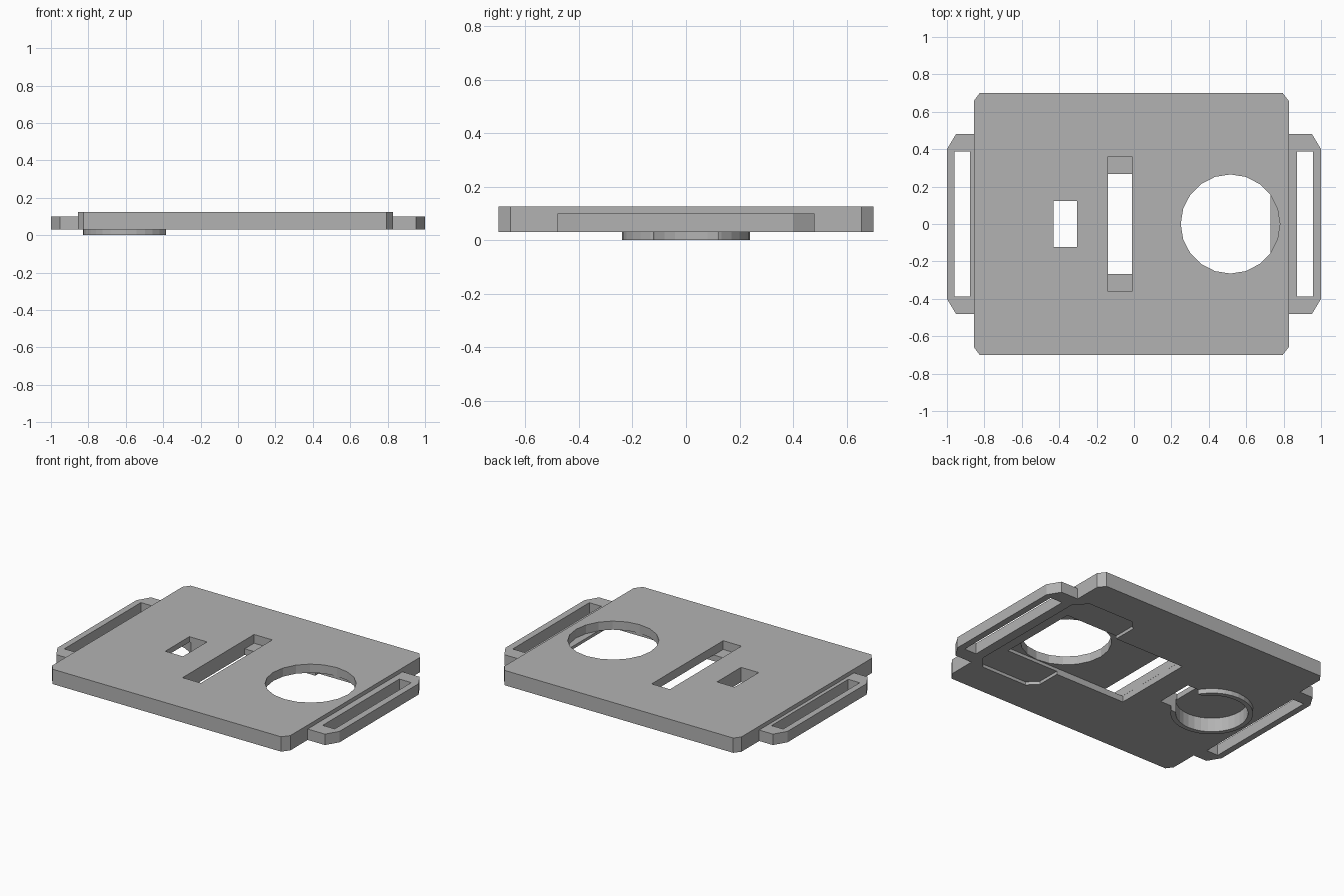
import bpy, bmesh
from math import cos, sin, pi

cube = bpy.data.objects.get("Cube")
if cube:
    bpy.data.objects.remove(cube)

grey = bpy.data.materials.new("matte grey")
grey.use_nodes = True
colour = (0.45, 0.45, 0.45, 1)
grey.diffuse_color = colour
grey.node_tree.nodes["Principled BSDF"].inputs["Base Color"].default_value = colour


def prism(name, outline, z0, z1):
    """Extrude a flat outline from z0 to z1."""
    bm = bmesh.new()
    face = bm.faces.new([bm.verts.new((x, y, z0)) for x, y in outline])
    top = bmesh.ops.extrude_face_region(bm, geom=[face])["geom"]
    verts = [v for v in top if isinstance(v, bmesh.types.BMVert)]
    bmesh.ops.translate(bm, verts=verts, vec=(0, 0, z1 - z0))
    bmesh.ops.recalc_face_normals(bm, faces=bm.faces)
    mesh = bpy.data.meshes.new(name)
    bm.to_mesh(mesh)
    bm.free()
    mesh.materials.append(grey)
    obj = bpy.data.objects.new(name, mesh)
    bpy.context.collection.objects.link(obj)
    return obj


def rect(x0, x1, y):
    return [(x0, -y), (x1, -y), (x1, y), (x0, y)]


def chamfered(x0, x1, y, left, right):
    """Rectangle whose left and right corners are cut by (dx, dy)."""
    (a, b), (c, d) = left, right
    half = [(x1, y - d), (x1 - c, y), (x0 + a, y), (x0, y - b)]
    pts = half + [(px, -py) for px, py in reversed(half)]
    return list(dict.fromkeys(pts))


def circle(x, r, n):
    return [(x + r * cos(2 * pi * i / n), r * sin(2 * pi * i / n)) for i in range(n)]


def cut(obj, *shapes):
    """Subtract prisms given as (outline, z0, z1)."""
    for outline, z0, z1 in shapes:
        tool = prism("cutter", outline, z0, z1)
        tool.hide_render = True
        mod = obj.modifiers.new("cut", 'BOOLEAN')
        mod.operation, mod.solver, mod.object = 'DIFFERENCE', 'EXACT', tool
        bpy.context.view_layer.update()
        graph = bpy.context.evaluated_depsgraph_get()
        mesh = bpy.data.meshes.new_from_object(obj.evaluated_get(graph))
        obj.modifiers.clear()
        obj.data = mesh
        bpy.data.objects.remove(tool)


BASE, TOP, LEDGE = 0.03, 0.125, 0.07
small_window = (rect(-0.43, -0.305, 0.122), -0.1, 0.2)

# Main plate with its openings and the pockets under it
plate = prism("main_plate", chamfered(-0.855, 0.83, 0.7, (0.03, 0.04), (0.035, 0.045)), BASE, TOP)
cut(plate,
    (chamfered(0.36, 0.81, 0.48, (0.06, 0.06), (0.07, 0.08)), 0, 0.05),  # shallow head pocket
    (rect(-0.14, 0.73, 0.268), 0, LEDGE),                                # deep channel
    (circle(0.515, 0.265, 20), LEDGE - 0.001, 0.2),                      # round opening
    (rect(-0.14 + 0.0005, -0.01, 0.362), LEDGE - 0.001, 0.2),            # long slot
    (circle(-0.59, 0.21, 32), 0, 0.09),                                  # round pit
    small_window)

# Raised rim around the pit, broken by the small window
rim = prism("pit_rim", circle(-0.59, 0.24, 32), 0, BASE)
cut(rim, (circle(-0.59, 0.21, 32), -0.1, 0.2), small_window)

# Slotted strap tabs on both ends
none, corner = (0, 0), (0.048, 0.08)
right_tab = prism("right_strap_tab", chamfered(-1, -0.855, 0.48, corner, none), BASE, 0.1)
cut(right_tab, (rect(-0.96, -0.878, 0.388), -0.1, 0.2))
left_tab = prism("left_strap_tab", chamfered(0.83, 1, 0.48, none, corner), BASE, 0.1)
cut(left_tab, (rect(0.872, 0.957, 0.388), -0.1, 0.2))
